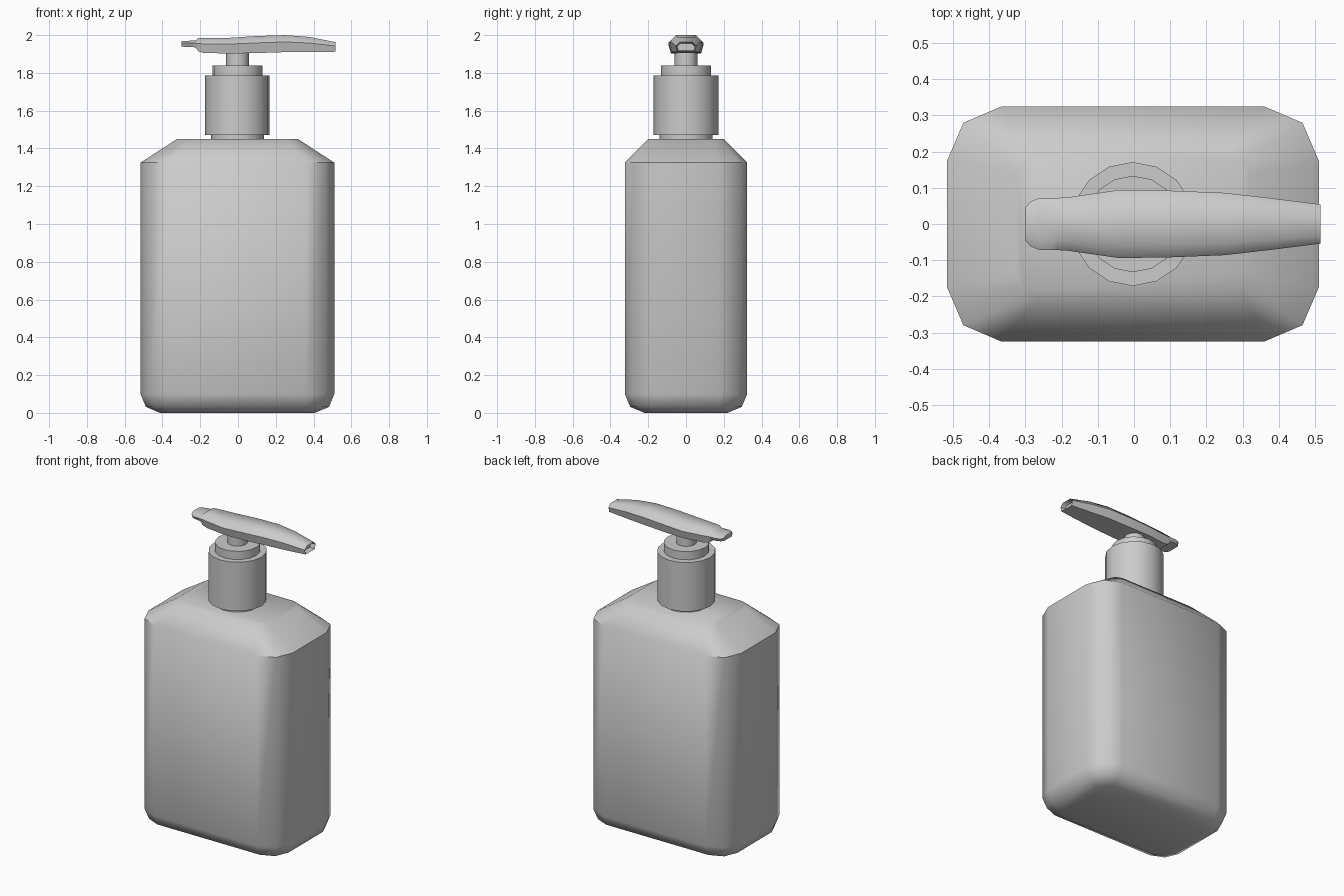
import bpy, bmesh, math

cube = bpy.data.objects.get("Cube")
if cube:
    bpy.data.objects.remove(cube, do_unlink=True)

grey = bpy.data.materials.new("light grey plastic")
grey.use_nodes = True
colour = (0.6, 0.6, 0.6, 1)
grey.diffuse_color = colour
grey.node_tree.nodes["Principled BSDF"].inputs["Base Color"].default_value = colour


def loft(name, rings, inset_end=False):
    """Skin a list of equal-length rings and cap both ends."""
    bm = bmesh.new()
    loops = [[bm.verts.new(p) for p in ring] for ring in rings]
    n = len(loops[0])
    for a, b in zip(loops, loops[1:]):
        for i in range(n):
            j = (i + 1) % n
            bm.faces.new((a[i], a[j], b[j], b[i]))
    bm.faces.new(loops[0])
    end = bm.faces.new(loops[-1])
    bmesh.ops.recalc_face_normals(bm, faces=bm.faces)
    if inset_end:
        bmesh.ops.inset_individual(bm, faces=[end], thickness=0.008)
        bmesh.ops.translate(bm, verts=end.verts, vec=(-0.03, 0, 0))
    mesh = bpy.data.meshes.new(name)
    bm.to_mesh(mesh)
    bm.free()
    mesh.materials.append(grey)
    obj = bpy.data.objects.new(name, mesh)
    bpy.context.collection.objects.link(obj)
    bpy.ops.object.select_all(action='DESELECT')
    obj.select_set(True)
    bpy.context.view_layer.objects.active = obj
    bpy.ops.object.shade_smooth_by_angle(angle=math.radians(50))
    return obj


CX = -0.003


def rounded_box(hx, hy, c, z):
    """Rectangle with two-segment corners of size c."""
    corner = [(hx, hy - c), (hx - 0.3 * c, hy - 0.3 * c), (hx - c, hy)]
    ring = corner + [(-x, y) for x, y in reversed(corner)]
    ring += [(-x, -y) for x, y in ring]
    return [(CX + x, y, z) for x, y in ring]


# Bottle body: half width, half depth, corner size, height
loft("bottle_body", [rounded_box(*s) for s in (
    (0.41, 0.22, 0.06, 0), (0.485, 0.295, 0.12, 0.032),
    (0.513, 0.324, 0.15, 0.1), (0.513, 0.324, 0.15, 1.325),
    (0.32, 0.2, 0.06, 1.45))])


# Neck, collar, ring and pump stem
def cylinder(name, radius, low, high):
    angles = [math.tau * i / 16 for i in range(16)]
    loft(name, [[(CX + radius * math.cos(a), radius * math.sin(a), z)
                 for a in angles] for z in (low, high)])


cylinder("bottle_neck", 0.14, 1.44, 1.475)
cylinder("screw_collar", 0.171, 1.47, 1.785)
cylinder("collar_ring", 0.133, 1.78, 1.838)
cylinder("pump_stem", 0.06, 1.83, 1.92)


# Pump head: position along x, half width, bottom and top height
def head_section(x, w, low, high):
    mid = low + 0.6 * (high - low)
    half = [(0.85 * w, low), (w, mid), (0.62 * w, high)]
    return [(x, y, z) for y, z in half] + [(x, -y, z) for y, z in reversed(half)]


loft("pump_head", [head_section(*s) for s in (
    (-0.3, 0.045, 1.94, 1.968), (-0.285, 0.062, 1.938, 1.97),
    (-0.26, 0.072, 1.938, 1.97), (-0.225, 0.072, 1.935, 1.972),
    (-0.21, 0.072, 1.914, 1.984), (-0.18, 0.074, 1.905, 1.986),
    (-0.04, 0.094, 1.903, 1.986), (0.1, 0.092, 1.905, 1.995),
    (0.25, 0.086, 1.91, 2.0), (0.38, 0.071, 1.91, 1.99),
    (0.515, 0.054, 1.912, 1.963))], inset_end=True)
